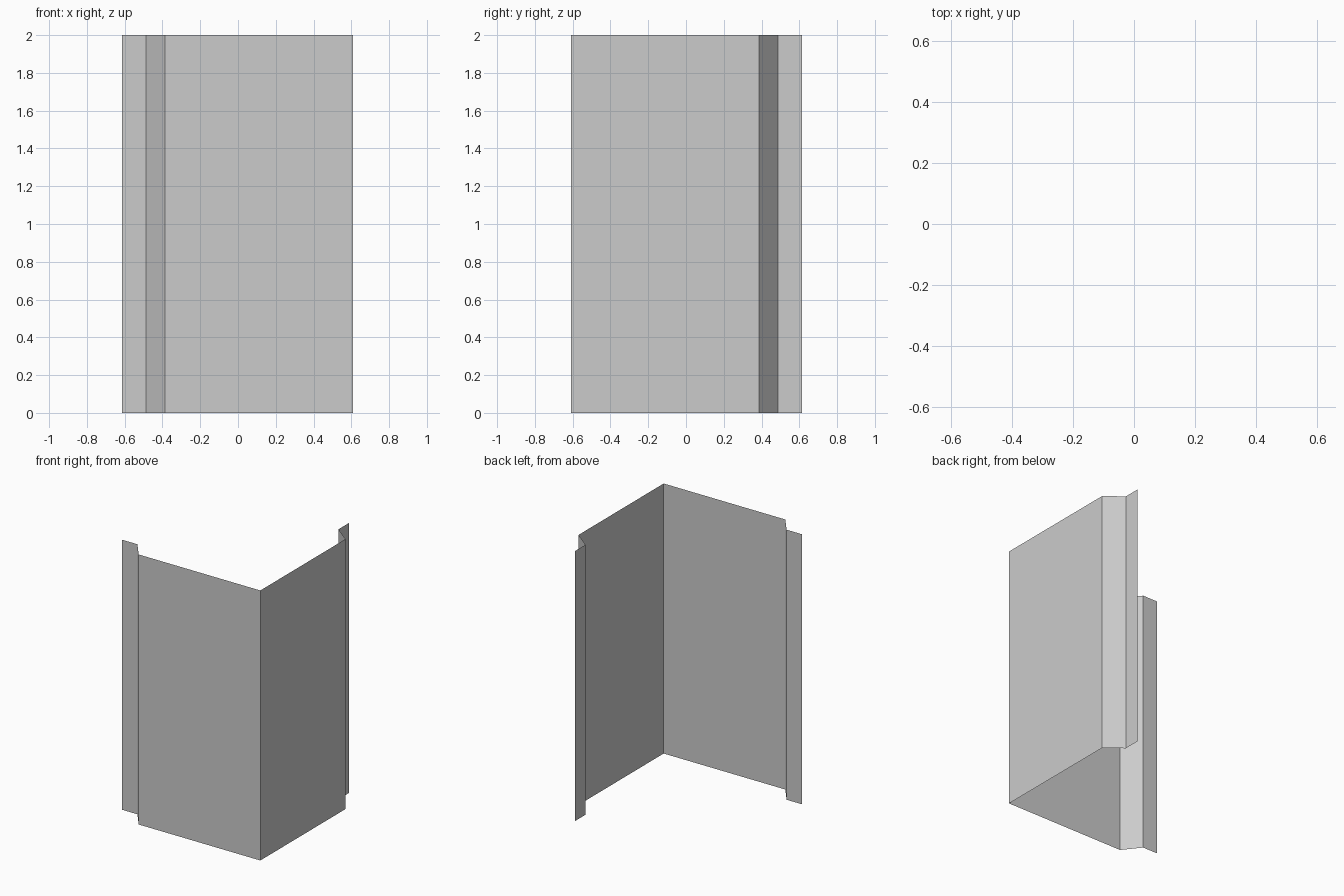
import bpy
import bmesh

HEIGHT = 2.0

cube = bpy.data.objects.get("Cube")
if cube:
    bpy.data.objects.remove(cube, do_unlink=True)

# Plain sheet metal grey
grey = bpy.data.materials.new("sheet_grey")
grey.use_nodes = True
colour = (0.6, 0.6, 0.6, 1)
grey.diffuse_color = colour
grey.node_tree.nodes["Principled BSDF"].inputs["Base Color"].default_value = colour

# Half profile: end flange, slanted step, wall up to the corner
half = [(-0.613, -0.482), (-0.487, -0.482), (-0.387, -0.61)]
corner = (0.61, -0.61)
# The other half mirrors across the diagonal through the corner
profile = half + [corner] + [(-y, -x) for x, y in reversed(half)]

# Folded corner sheet, extruded upwards
bm = bmesh.new()
bottom = [bm.verts.new((x, y, 0)) for x, y in profile]
edges = [bm.edges.new(pair) for pair in zip(bottom, bottom[1:])]
result = bmesh.ops.extrude_edge_only(bm, edges=edges)
top = [v for v in result["geom"] if isinstance(v, bmesh.types.BMVert)]
bmesh.ops.translate(bm, verts=top, vec=(0, 0, HEIGHT))

# Face the outer side of the corner
bm.normal_update()
if sum(f.normal.x - f.normal.y for f in bm.faces) < 0:
    bmesh.ops.reverse_faces(bm, faces=bm.faces[:])

mesh = bpy.data.meshes.new("corner_panel")
bm.to_mesh(mesh)
bm.free()
mesh.materials.append(grey)
panel = bpy.data.objects.new("corner_panel", mesh)
bpy.context.collection.objects.link(panel)
